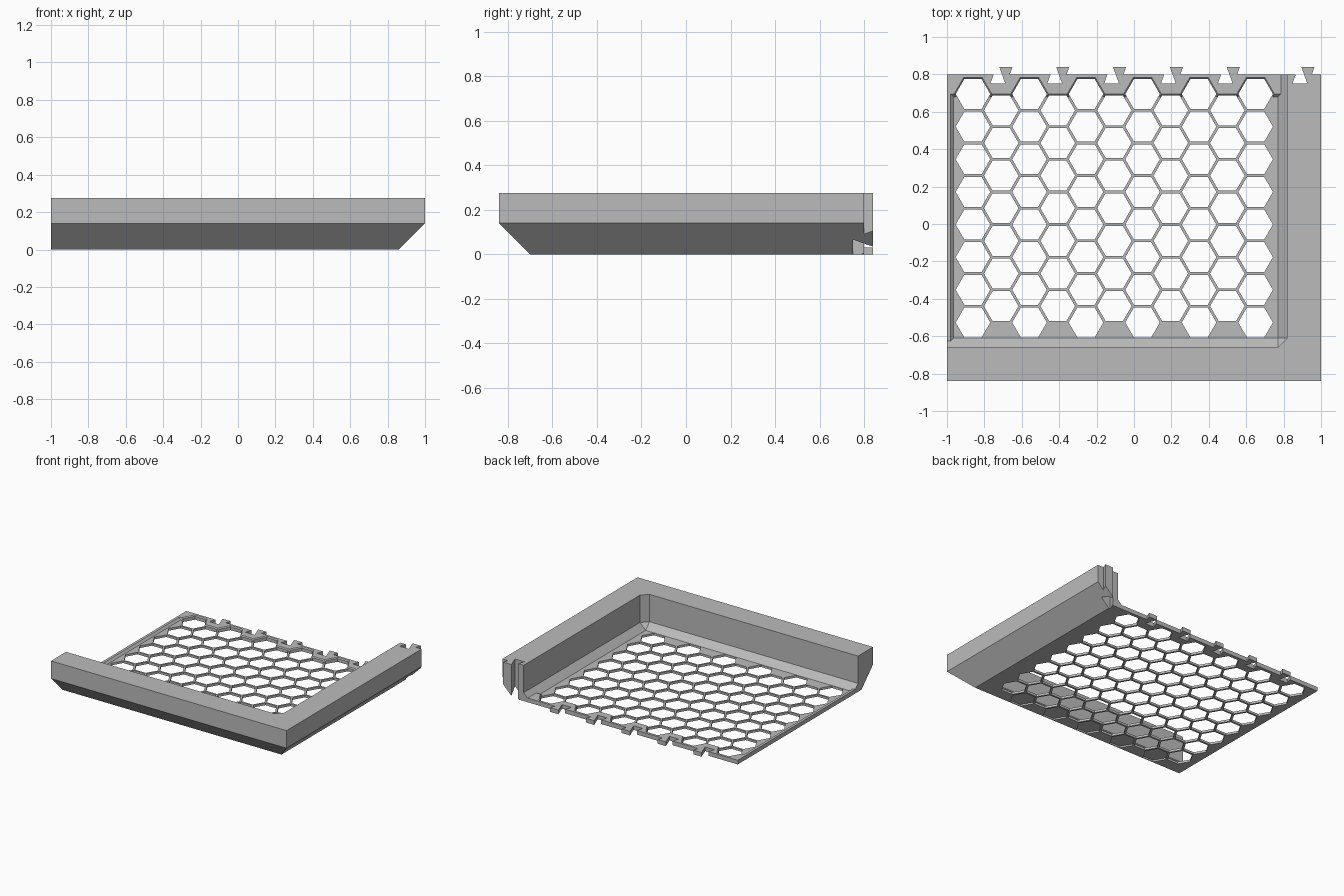
import bpy, bmesh, math

if "Cube" in bpy.data.objects:
    bpy.data.objects.remove(bpy.data.objects["Cube"], do_unlink=True)

GRID_Z, RIM_Z, TOP_Z = 0.017, 0.032, 0.275
FLOOR_X, FLOOR_Y, COVE = 0.77, -0.61, 0.048      # inner floor limits and cove size
PITCH, HOLE = 0.1745, 0.08                       # cell spacing and hole apothem
COL = PITCH * math.sqrt(3) / 2
X0, Y0 = -0.861, 0.695                           # first cell centre

grey = bpy.data.materials.new("plain_grey")
grey.use_nodes = True
grey.diffuse_color = (0.5, 0.5, 0.5, 1)
grey.node_tree.nodes["Principled BSDF"].inputs["Base Color"].default_value = (0.5, 0.5, 0.5, 1)


def loft(bm, rings):
    """Closed solid through stacked outlines, given as (points, height)."""
    loops = [[bm.verts.new((x, y, z)) for x, y in pts] for pts, z in rings]
    n = len(loops[0])
    for low, high in zip(loops, loops[1:]):
        for i in range(n):
            j = (i + 1) % n
            bm.faces.new((low[i], low[j], high[j], high[i]))
    bm.faces.new(loops[0][::-1])
    bm.faces.new(loops[-1])


def solid(name, *parts):
    bm = bmesh.new()
    for rings in parts:
        loft(bm, rings)
    bmesh.ops.remove_doubles(bm, verts=bm.verts[:], dist=1e-5)
    bmesh.ops.recalc_face_normals(bm, faces=bm.faces[:])
    mesh = bpy.data.meshes.new(name)
    bm.to_mesh(mesh)
    bm.free()
    mesh.materials.append(grey)
    obj = bpy.data.objects.new(name, mesh)
    bpy.context.collection.objects.link(obj)
    return obj


def cut(target, cutter):
    """Subtract the cutter for good, then discard it."""
    cutter.hide_render = True
    mod = target.modifiers.new("cut", 'BOOLEAN')
    mod.operation, mod.solver, mod.object = 'DIFFERENCE', 'EXACT', cutter
    graph = bpy.context.evaluated_depsgraph_get()
    mesh = bpy.data.meshes.new_from_object(target.evaluated_get(graph))
    target.modifiers.clear()
    target.data = mesh
    bpy.data.objects.remove(cutter, do_unlink=True)


def block(x, front):
    return [(-1, front), (x, front), (x, 0.84), (-1, 0.84)]


def inner(d):
    """Front right inside corner, d outward from the floor limits."""
    return [(FLOOR_X, FLOOR_Y - d), (FLOOR_X + d, FLOOR_Y)]


def room(d):
    return [(-1.1, FLOOR_Y - d)] + inner(d) + [(FLOOR_X + d, 0.9), (-1.1, 0.9)]


def pan(d):
    """Recess outline: straight on three sides, stepping round the cells at the back."""
    e = d - 0.015
    apothem = PITCH / 2 + e
    r = apothem * 2 / math.sqrt(3)
    y = Y0 + e
    back = [(-0.965 - d, y)]
    for i in range(0, 11, 2):
        cx = X0 + i * COL
        foot = r - e / math.sqrt(3)
        back += [(cx - foot, y), (cx - r / 2, Y0 + apothem),
                 (cx + r / 2, Y0 + apothem), (cx + foot, y)]
    back.append((FLOOR_X + d, y))
    return [(-0.965 - d, FLOOR_Y - d)] + inner(d) + back[::-1]


# Corner tray block with sloping outer undersides
tray = solid("corner_tray", [(block(0.86, -0.70), 0),
                             (block(1, -0.84), 0.14),
                             (block(1, -0.84), TOP_Z)])

# Clear the inside, leaving two walls with a cove along the floor
step = RIM_Z - GRID_Z
cut(tray, solid("room_cutter", [(room(step), RIM_Z), (room(COVE), GRID_Z + COVE),
                                (room(COVE), 0.4)]))

# Lower the floor inside the rim
cut(tray, solid("pan_cutter", [(pan(0), GRID_Z), (pan(step), RIM_Z),
                               (pan(step + 0.005), RIM_Z + 0.005)]))

# Back edge: cut gaps and sockets between the dovetail tongues
tails = [-0.685 + 0.304 * i for i in range(5)] + [0.93]
SLANT = 0.356


def half(y):
    return 0.021 + (y - 0.8) * SLANT


gaps = []
for i, c in enumerate(tails):
    if i:
        p = tails[i - 1]
        start = [(p + half(0.8), 0.8), (p + half(0.86), 0.86)]
    else:
        start = [(-1.1, 0.8), (-1.1, 0.86)]
    outline = start + [(c - half(0.86), 0.86), (c - half(0.75), 0.75),
                       (c - 0.083, 0.75), (c - 0.065, 0.8)]
    gaps.append([(outline, -0.1), (outline, 0.4)])
end = tails[-1]
outline = [(end + half(0.8), 0.8), (end + half(0.86), 0.86), (1.1, 0.86), (1.1, 0.8)]
gaps.append([(outline, -0.1), (outline, 0.4)])
cut(tray, solid("dovetail_cutter", *gaps))

# Honeycomb holes; the last cell of each odd column is a blind pocket underneath
holes = []
for i in range(11):
    odd = i % 2
    for k in range(8):
        cx, cy = X0 + i * COL, Y0 - (k + odd / 2) * PITCH
        pocket = odd and k == 7
        r = HOLE * 2 / math.sqrt(3)
        pts = [(cx + r * math.cos(a * math.pi / 3), cy + r * math.sin(a * math.pi / 3))
               for a in range(6)]
        if not pocket:
            pts = [(x, max(y, FLOOR_Y + 0.001)) for x, y in pts]
        holes.append([(pts, -0.05), (pts, 0.012 if pocket else 0.1)])
cut(tray, solid("honeycomb_cutter", *holes))
